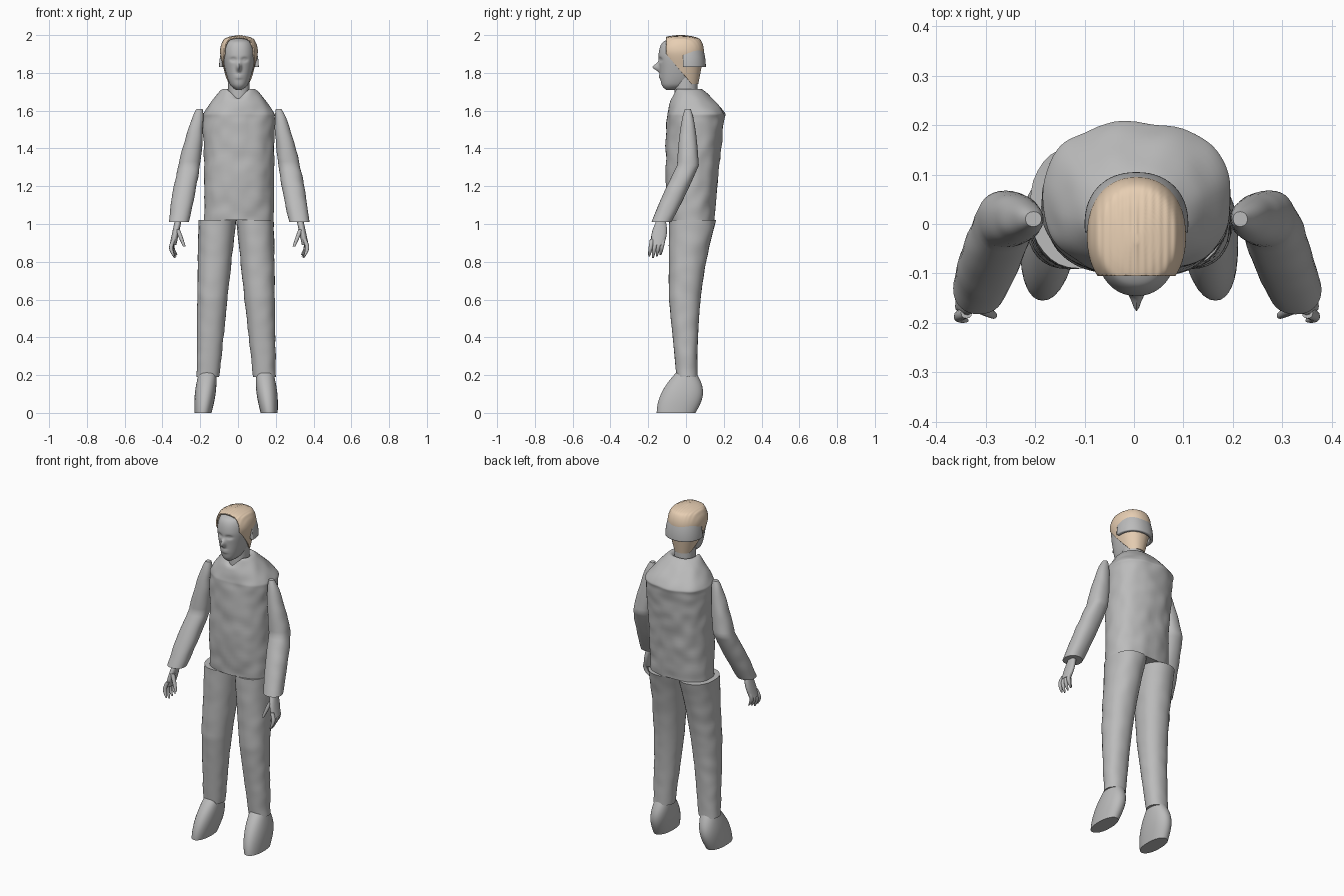
import bpy
import bmesh
from math import cos, sin, pi, exp, radians
from mathutils import Vector, noise

cube = bpy.data.objects.get("Cube")
if cube:
    bpy.data.objects.remove(cube, do_unlink=True)


def make_material(name, color):
    mat = bpy.data.materials.new(name)
    mat.use_nodes = True
    mat.diffuse_color = color
    mat.node_tree.nodes["Principled BSDF"].inputs["Base Color"].default_value = color
    return mat


GREY = make_material("plain grey", (0.5, 0.5, 0.5, 1))
TAN = make_material("light tan hair", (0.8, 0.62, 0.45, 1))


def profile(rings, x):
    """Smooth shape rule through rings of (height, y centre, half width, half depth)."""
    last = len(rings) - 1

    def shape(t):
        index = min(int(t * last), last - 1)
        u = t * last - index
        before, start = rings[max(index - 1, 0)], rings[index]
        end, after = rings[index + 1], rings[min(index + 2, last)]
        z, y, half, depth = (
            (2 * q + (r - p) * u + (2 * p - 5 * q + 4 * r - s) * u ** 2
             + (3 * q - p - 3 * r + s) * u ** 3) / 2
            for p, q, r, s in zip(before, start, end, after))
        return z, x, y, half, depth

    return shape


def rounded(value, square):
    return abs(value) ** (2 / square) * (1 if value >= 0 else -1)


def loft(name, shape, side=1, shift=0, segments=32, steps=30, square=2.2, mat=GREY,
         caps=True, deform=None, cuts=(), wall=0):
    """Skin level sections; shape(t) gives height, x, y, half width and half depth."""
    bm = bmesh.new()
    loops = []
    for step in range(steps + 1):
        z, x, y, half, depth = shape(step / steps)
        loop = []
        for i in range(segments):
            angle = 2 * pi * i / segments
            co = Vector((shift + side * (x + half * rounded(cos(angle), square)),
                         y + depth * rounded(sin(angle), square), z))
            loop.append(bm.verts.new(deform(co) if deform else co))
        loops.append(loop)
    for low, high in zip(loops, loops[1:]):
        for i in range(segments):
            j = (i + 1) % segments
            bm.faces.new((low[i], low[j], high[j], high[i]))
    if caps:
        bm.faces.new(loops[0][::-1])
        bm.faces.new(loops[-1])
        bmesh.ops.recalc_face_normals(bm, faces=bm.faces)
    for point, normal in cuts:
        bmesh.ops.bisect_plane(bm, geom=bm.verts[:] + bm.edges[:] + bm.faces[:],
                               plane_co=point, plane_no=normal, clear_inner=True)
    mesh = bpy.data.meshes.new(name)
    bm.to_mesh(mesh)
    bm.free()
    mesh.materials.append(mat)
    obj = bpy.data.objects.new(name, mesh)
    bpy.context.collection.objects.link(obj)
    bpy.ops.object.select_all(action="DESELECT")
    obj.select_set(True)
    bpy.context.view_layer.objects.active = obj
    bpy.ops.object.shade_smooth_by_angle(angle=radians(45))
    if wall:
        mod = obj.modifiers.new("wall", "SOLIDIFY")
        mod.thickness = wall
        mod.offset = -1


def crumple(co, amount=0.004):
    """Soft cloth lumps."""
    outward = Vector((co.x, co.y, 0)).normalized()
    return co + outward * amount * noise.noise(co * 15)


def jacket_cloth(co):
    """Cloth lumps and a small open V at the throat."""
    co = crumple(co, 0.007)
    if co.y < 0 and co.z > 1.66:
        co.z -= max(0, 1 - abs(co.x) / 0.06) * (co.z - 1.66)
    return co


# Jacket body with a sloping yoke and collar
loft("jacket_body", profile([
    (1.02, 0.03, 0.185, 0.12), (1.2, 0.03, 0.185, 0.135), (1.4, 0.04, 0.185, 0.145),
    (1.55, 0.05, 0.19, 0.15), (1.6, 0.05, 0.18, 0.145),
    (1.71, 0.015, 0.09, 0.075), (1.7, 0.01, 0.05, 0.05)], x=0.005),
    segments=72, steps=60, square=2.4, deform=jacket_cloth)


def sleeve(t):
    radius = 0.06 * sin(pi * (0.02 + 0.7 * t)) ** 0.5
    bend = max(0, 2 * t - 1)
    return 1.61 - 0.6 * t, 0.21 + 0.11 * t, 0.01 - 0.14 * bend, radius, radius


def palm(t):
    return (1.03 - 0.14 * t, 0.32 + 0.03 * t, -0.13 - 0.02 * t,
            0.018, 0.02 + 0.02 * sin(0.8 * pi * t))


def thumb(t):
    radius = 0.012 - 0.005 * t ** 2
    return 0.97 - 0.09 * t, 0.325 - 0.035 * t, -0.165 - 0.02 * t, radius, radius


def finger(index):
    """Slightly curled finger; index counts from the front."""
    def shape(t):
        radius = 0.01 * (1.1 - 0.7 * t ** 4)
        length = 0.1 - 0.008 * abs(index - 1)
        return (0.92 - length * t, 0.345 + 0.015 * sin(pi * t) - 0.005 * index * t,
                -0.18 + 0.02 * index - 0.015 * t, radius, radius)
    return shape


def trouser_leg(t):
    front = -0.05 - 0.04 * min(1, 2 * t)
    back = 0.06 + 0.1 * t ** 2.5
    return (0.19 + 0.83 * t, 0.15 - 0.05 * t, (front + back) / 2,
            0.06 + 0.04 * t, (back - front) / 2)


def shoe(t):
    front = -0.155 + 0.11 * t ** 2
    back = 0.05 + 0.04 * sin(pi * t)
    return (0.22 * t, 0.175 - 0.025 * t, (front + back) / 2,
            0.045 + 0.01 * sin(pi * t), (back - front) / 2)


# Sleeves, hands, trouser legs and shoes
for side, label in ((1, "left"), (-1, "right")):
    arm = dict(side=side, shift=0.006)
    loft(label + "_sleeve", sleeve, deform=crumple, **arm)
    loft(label + "_palm", palm, segments=20, **arm)
    loft(label + "_thumb", thumb, segments=12, steps=10, **arm)
    for index, name in enumerate(("index", "middle", "ring", "little")):
        loft(f"{label}_{name}_finger", finger(index), segments=12, steps=12, **arm)
    leg = dict(side=side, shift=-0.01)
    loft(label + "_trouser_leg", trouser_leg, steps=50, deform=crumple, **leg)
    loft(label + "_shoe", shoe, **leg)

# Facial features as soft bumps: x, z, x spread, z spread, height
FEATURES = {
    "nose": (0, 1.83, 0.011, 0.02, 0.036),
    "eye socket": (0.03, 1.87, 0.016, 0.01, -0.013),
    "eye": (0.03, 1.87, 0.01, 0.006, 0.007),
    "lips": (0, 1.78, 0.02, 0.01, 0.01),
    "mouth line": (0, 1.78, 0.02, 0.003, -0.008),
}


def sculpt_face(co):
    if co.y < -0.05:
        for x, z, wide, tall, height in FEATURES.values():
            gap = abs(co.x - 0.005) - x
            co.y -= height * exp(-(gap / wide) ** 2 - ((co.z - z) / tall) ** 2)
    return co


def comb(co):
    """Fine strand ripples on the crown."""
    if co.z > 1.93:
        co.z += 0.001 * sin(co.x * 400)
    return co


def back_shell(t):
    radius = 0.105 - 0.03 * t ** 2
    return 1.83 + 0.14 * t, 0.005, 0, radius, radius


# Neck and head
loft("neck", lambda t: (1.64 + 0.16 * t, 0.005, 0, 0.057, 0.06))
loft("head", profile([
    (1.71, -0.08, 0.015, 0.025), (1.74, -0.055, 0.048, 0.075), (1.82, -0.035, 0.074, 0.105),
    (1.9, -0.03, 0.085, 0.115), (1.96, -0.03, 0.07, 0.095), (1.985, -0.02, 0.03, 0.05)],
    x=0.005), segments=112, steps=80, deform=sculpt_face)

# Hair trimmed along the hairline and the slanted sideburns
hairline = (0, -0.105, 1.9)
loft("hair", profile([
    (1.74, -0.02, 0.06, 0.085), (1.82, -0.02, 0.08, 0.1), (1.91, -0.025, 0.1, 0.12),
    (1.97, -0.025, 0.085, 0.105), (1.99, -0.03, 0.055, 0.075), (2, -0.03, 0.005, 0.01)],
    x=0.005), segments=96, steps=50, mat=TAN, deform=comb, wall=0.008,
    cuts=[(hairline, (0, 1, 0)), (hairline, (0, 1, 0.85))])

# Grey shell around the back of the head
loft("back_head_shell", back_shell, segments=64, caps=False, wall=0.018,
     cuts=[((0, -0.017, 1.9), (0, 1, 0))])
